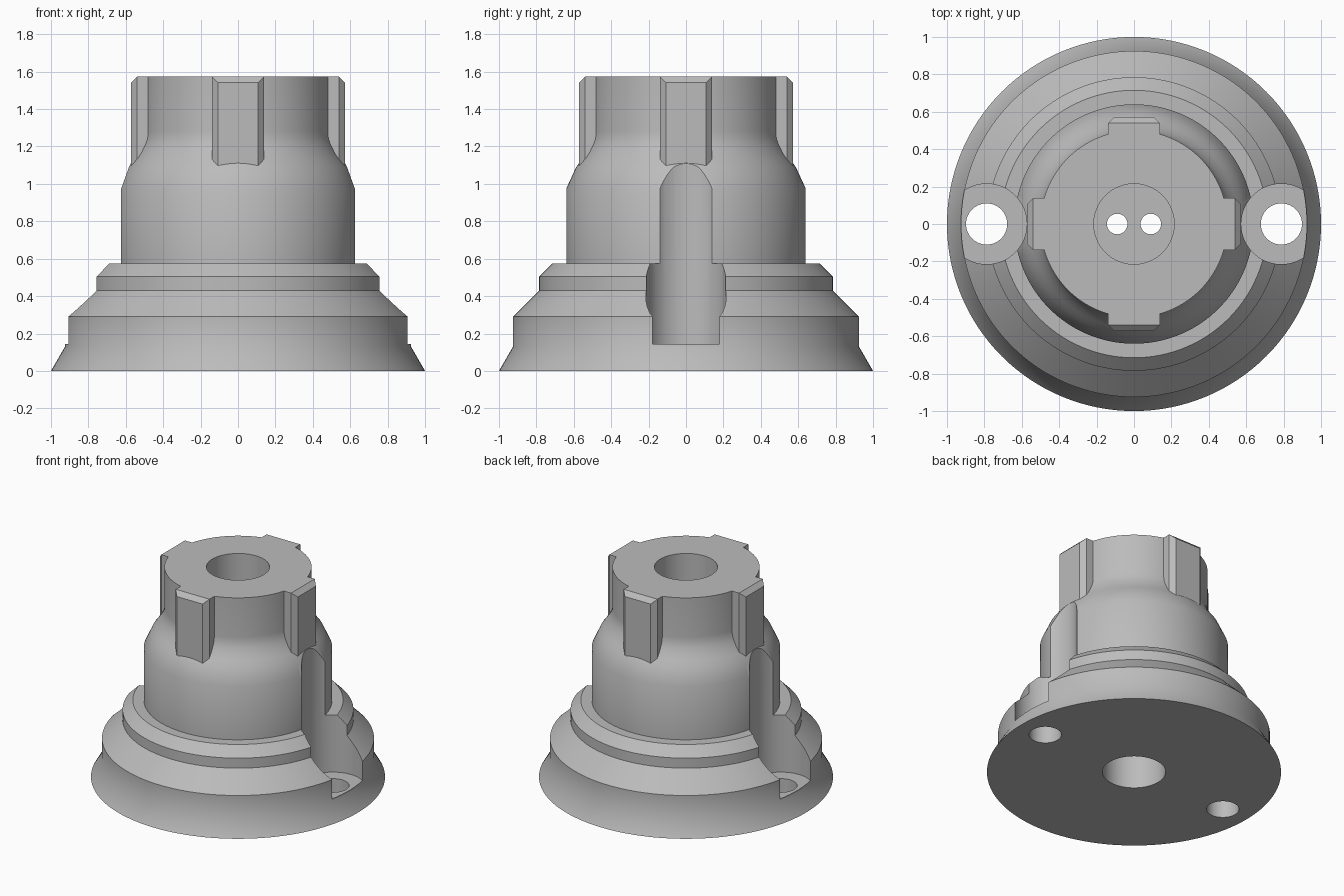
import bpy, bmesh, math
from mathutils import Matrix

SEG = 128

cube = bpy.data.objects.get("Cube")
if cube:
    bpy.data.objects.remove(cube, do_unlink=True)

grey = bpy.data.materials.new("plain_grey")
grey.use_nodes = True
COLOUR = (0.5, 0.5, 0.5, 1)
grey.diffuse_color = COLOUR
grey.node_tree.nodes["Principled BSDF"].inputs["Base Color"].default_value = COLOUR


def finish(name, bm):
    bmesh.ops.recalc_face_normals(bm, faces=bm.faces)
    mesh = bpy.data.meshes.new(name)
    bm.to_mesh(mesh)
    bm.free()
    mesh.materials.append(grey)
    obj = bpy.data.objects.new(name, mesh)
    bpy.context.collection.objects.link(obj)
    return obj


def turned(name, profile):
    """Closed solid of revolution from (radius, height) points."""
    bm = bmesh.new()
    rings = []
    for r, z in profile:
        rings.append([bm.verts.new((r * math.cos(a), r * math.sin(a), z))
                      for a in (2 * math.pi * i / SEG for i in range(SEG))])
    for low, high in zip(rings, rings[1:]):
        for i in range(SEG):
            j = (i + 1) % SEG
            bm.faces.new((low[i], low[j], high[j], high[i]))
    bm.faces.new(rings[0])
    bm.faces.new(rings[-1])
    return finish(name, bm)


def cylinder(name, x, r, z0, z1, seg=64):
    bm = bmesh.new()
    bmesh.ops.create_cone(bm, cap_ends=True, segments=seg, radius1=r, radius2=r,
                          depth=z1 - z0,
                          matrix=Matrix.Translation((x, 0, (z0 + z1) / 2)))
    return finish(name, bm)


def lug(name, angle):
    """Upright key with bevelled outer side and top edges."""
    bm = bmesh.new()
    inner, outer, half, low, top = 0.4, 0.572, 0.14, 1.0, 1.575
    bmesh.ops.create_cube(bm, size=1)
    for v in bm.verts:
        v.co.x = outer if v.co.x > 0 else inner
        v.co.y *= 2 * half
        v.co.z = top if v.co.z > 0 else low
    edges = [e for e in bm.edges
             if all(v.co.x > 0.5 for v in e.verts)
             and not all(v.co.z < 1.2 for v in e.verts)]
    bmesh.ops.bevel(bm, geom=edges, offset=0.033, segments=1, affect='EDGES')
    bmesh.ops.rotate(bm, verts=bm.verts, cent=(0, 0, 0),
                     matrix=Matrix.Rotation(angle, 3, 'Z'))
    return finish(name, bm)


def combine(target, tool, operation):
    mod = target.modifiers.new("boolean", 'BOOLEAN')
    mod.operation = operation
    mod.solver = 'EXACT'
    mod.object = tool
    bpy.context.view_layer.objects.active = target
    bpy.ops.object.modifier_apply(modifier=mod.name)
    bpy.data.objects.remove(tool, do_unlink=True)


# Stepped body with flared foot and narrowed neck
body = turned("stepped_body", [
    (1.0, 0), (0.925, 0.13), (0.925, 0.29), (0.785, 0.43), (0.785, 0.505),
    (0.715, 0.575), (0.64, 0.575), (0.64, 0.975), (0.587, 1.09),
    (0.558, 1.13), (0.533, 1.17), (0.514, 1.21), (0.503, 1.245),
    (0.5, 1.28), (0.5, 1.575)])

# Four keys around the neck
for k in range(4):
    combine(body, lug("neck_lug", k * math.pi / 2), 'UNION')

# Screw pockets and screw holes on both sides
for side in (-1, 1):
    combine(body, cylinder("screw_pocket", side * 0.788, 0.215, 0.145, 1.2), 'DIFFERENCE')
    combine(body, cylinder("screw_hole", side * 0.788, 0.11, -0.1, 0.3), 'DIFFERENCE')

# Central bore from above and below, leaving a web with two small holes
combine(body, cylinder("upper_bore", 0, 0.215, 0.85, 1.7), 'DIFFERENCE')
combine(body, cylinder("lower_bore", 0, 0.215, -0.1, 0.7), 'DIFFERENCE')
for side in (-1, 1):
    combine(body, cylinder("web_hole", side * 0.09, 0.055, 0.6, 0.95, 32), 'DIFFERENCE')

# Smooth curved walls, crisp steps
bpy.ops.object.select_all(action='DESELECT')
body.select_set(True)
bpy.context.view_layer.objects.active = body
bpy.ops.object.shade_smooth_by_angle(angle=math.radians(31))
